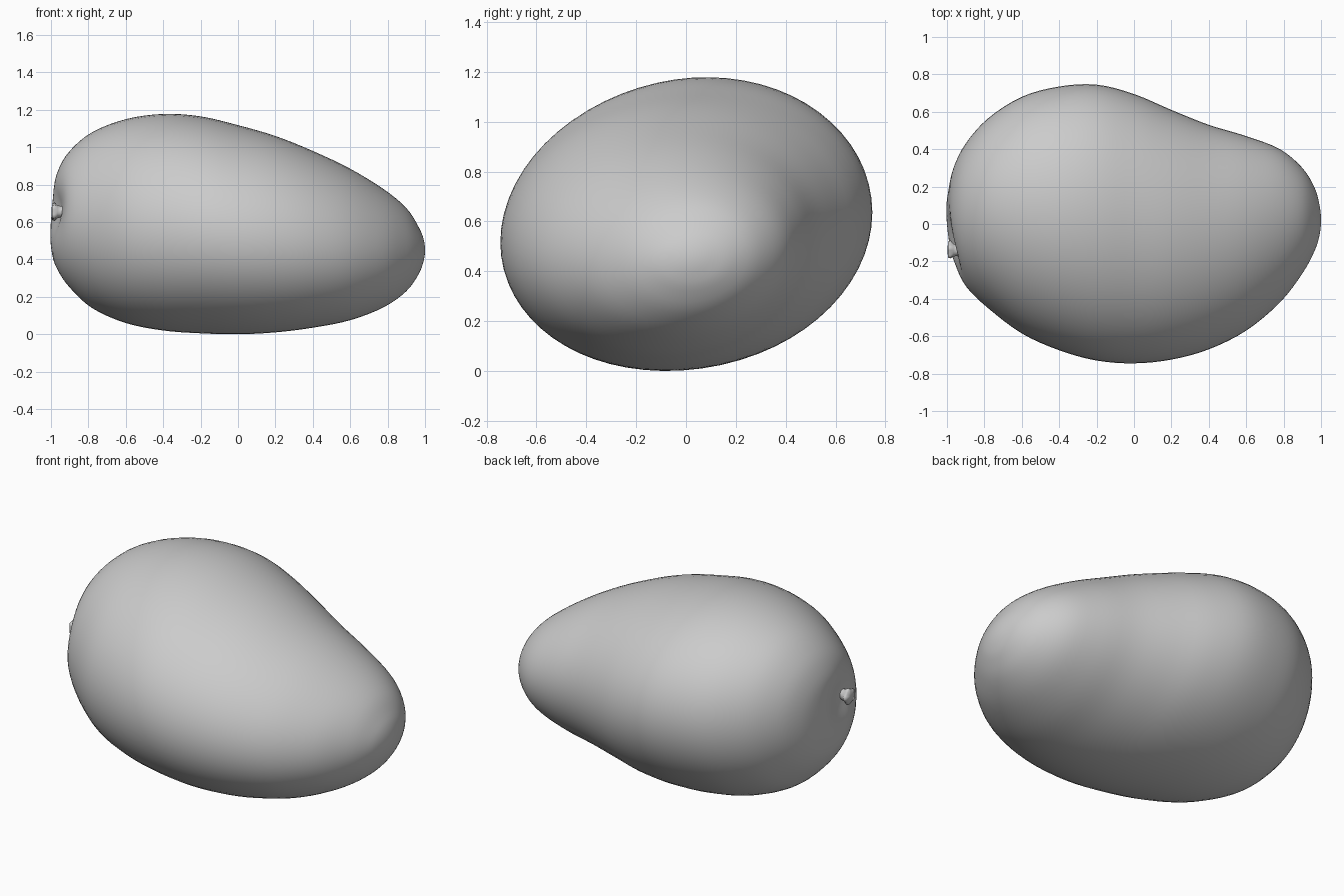
import bpy, bmesh, math
from mathutils import Vector

if "Cube" in bpy.data.objects:
    bpy.data.objects.remove(bpy.data.objects["Cube"])

# Body stations: x, y min, y max, z min, z max
STATIONS = [
    (-1.01, 0.05, 0.05, 0.57, 0.57),
    (-0.995, -0.12, 0.17, 0.43, 0.75),
    (-0.965, -0.22, 0.30, 0.345, 0.87),
    (-0.90, -0.335, 0.43, 0.25, 0.98),
    (-0.78, -0.45, 0.565, 0.14, 1.08),
    (-0.60, -0.585, 0.68, 0.06, 1.15),
    (-0.40, -0.675, 0.735, 0.02, 1.178),
    (-0.20, -0.73, 0.745, 0.005, 1.165),
    (0.00, -0.745, 0.695, 0.0, 1.118),
    (0.20, -0.725, 0.61, 0.01, 1.06),
    (0.40, -0.67, 0.53, 0.035, 0.98),
    (0.60, -0.57, 0.47, 0.075, 0.885),
    (0.78, -0.42, 0.40, 0.145, 0.775),
    (0.90, -0.265, 0.30, 0.23, 0.675),
    (0.965, -0.145, 0.195, 0.32, 0.575),
    (0.992, -0.06, 0.10, 0.39, 0.51),
    (1.00, 0.02, 0.02, 0.45, 0.45),
]
SIDES, STEPS, TILT = 64, 4, 0.08


def spline(p0, p1, p2, p3, t):
    return [0.5 * (2 * b + (c - a) * t + (2 * a - 5 * b + 4 * c - d) * t * t
                   + (3 * b - a - 3 * c + d) * t ** 3)
            for a, b, c, d in zip(p0, p1, p2, p3)]


def dimple(p):
    # Shallow hollow around the stem
    if p.x < -0.6:
        d = ((p.y + 0.10) / 0.15) ** 2 + ((p.z - 0.66) / 0.12) ** 2
        p.x += 0.05 * math.exp(-d)
    return p


def finish(bm, name):
    bmesh.ops.recalc_face_normals(bm, faces=bm.faces)
    mesh = bpy.data.meshes.new(name)
    bm.to_mesh(mesh)
    bm.free()
    mesh.shade_smooth()
    ob = bpy.data.objects.new(name, mesh)
    bpy.context.collection.objects.link(ob)
    return ob


def loft(bm, rings, start, end):
    loops = [[bm.verts.new(p) for p in r] for r in rings]
    n = len(loops[0])
    for a, b in zip(loops, loops[1:]):
        for i in range(n):
            j = (i + 1) % n
            bm.faces.new((a[i], a[j], b[j], b[i]))
    for point, loop in ((start, loops[0]), (end, loops[-1])):
        tip = bm.verts.new(point)
        for i in range(n):
            bm.faces.new((tip, loop[i], loop[(i + 1) % n]))


# Fruit body
rows = []
last = len(STATIONS) - 1
for k in range(last):
    quad = [STATIONS[min(max(k + o, 0), last)] for o in (-1, 0, 1, 2)]
    rows += [spline(*quad, s / STEPS) for s in range(STEPS)]
# Round the two caps: radius grows as the square root of depth
for i in range(1, STEPS):
    for row, tip, ring in ((rows[i], STATIONS[0], STATIONS[1]),
                           (rows[-i], STATIONS[-1], STATIONS[-2])):
        f = i / STEPS
        row[0] = tip[0] + (ring[0] - tip[0]) * f * f
        row[1:] = [a + (b - a) * f for a, b in zip(tip[1:], ring[1:])]
rings = []
for x, y0, y1, z0, z1 in rows[1:]:
    ring = []
    for i in range(SIDES):
        t = 2 * math.pi * i / SIDES
        ring.append(dimple(Vector((x, (y0 + y1) / 2 + (y1 - y0) / 2 * math.cos(t),
                                   (z0 + z1) / 2 + (z1 - z0) / 2 * math.sin(t + TILT)))))
    rings.append(ring)
bm = bmesh.new()
ends = [dimple(Vector((s[0], s[1], s[3]))) for s in (STATIONS[0], STATIONS[-1])]
loft(bm, rings, *ends)
finish(bm, "fruit_body")

# Stem stub with a flared, lobed end
bm = bmesh.new()
rings = []
for x, r in ((-0.90, 0.04), (-0.945, 0.03), (-0.965, 0.034), (-0.98, 0.046), (-0.994, 0.042)):
    lobe = 0.12 if x < -0.97 else 0.0
    rings.append([(x, -0.14 + r * (1 + lobe * math.cos(5 * a)) * math.cos(a),
                   0.655 + r * (1 + lobe * math.cos(5 * a)) * math.sin(a))
                  for a in (2 * math.pi * i / 20 for i in range(20))])
loft(bm, rings, (-0.88, -0.14, 0.655), (-0.998, -0.14, 0.655))
finish(bm, "stem_stub")
